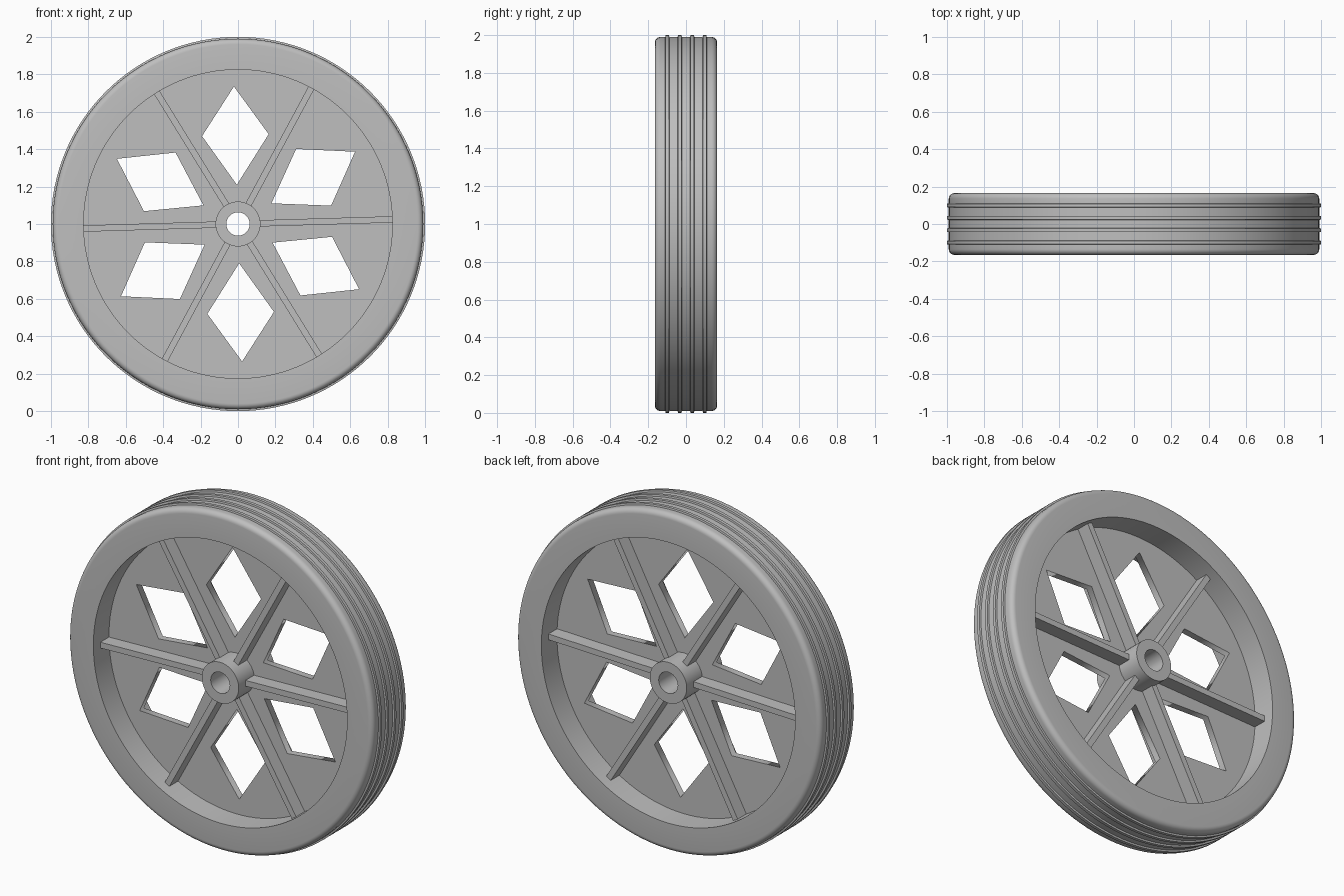
import bpy, bmesh
from math import sin, cos, pi, radians
from mathutils import Matrix, Vector

cube = bpy.data.objects.get("Cube")
if cube:
    bpy.data.objects.remove(cube, do_unlink=True)

HALF_WIDTH = 0.165
TILT = radians(1.7)
SEGMENTS = 128
CENTRE = Vector((0, 0, 1))

grey = bpy.data.materials.new("plain_grey")
grey.use_nodes = True
grey.diffuse_color = (0.52, 0.52, 0.52, 1)
grey.node_tree.nodes["Principled BSDF"].inputs["Base Color"].default_value = grey.diffuse_color


def add_object(name, mesh, smooth=False):
    obj = bpy.data.objects.new(name, mesh)
    bpy.context.collection.objects.link(obj)
    obj.location = CENTRE
    mesh.materials.clear()
    mesh.materials.append(grey)
    if smooth:
        bpy.ops.object.select_all(action='DESELECT')
        obj.select_set(True)
        bpy.context.view_layer.objects.active = obj
        bpy.ops.object.shade_smooth_by_angle(angle=radians(30))
    return obj


def lathe(name, profile):
    """Turn a closed (radius, y) profile about the y axis."""
    bm = bmesh.new()
    verts = [bm.verts.new((r, y, 0)) for r, y in profile]
    edges = [bm.edges.new((v, verts[i - 1])) for i, v in enumerate(verts)]
    bmesh.ops.spin(bm, geom=verts + edges, cent=(0, 0, 0), axis=(0, 1, 0),
                   angle=2 * pi, steps=SEGMENTS, use_merge=True)
    bmesh.ops.remove_doubles(bm, verts=bm.verts, dist=1e-5)
    bmesh.ops.recalc_face_normals(bm, faces=bm.faces)
    mesh = bpy.data.meshes.new(name)
    bm.to_mesh(mesh)
    bm.free()
    return add_object(name, mesh, True)


# Tyre: rounded shoulders and four raised tread ribs
outer, inner, fillet = 0.99, 0.825, 0.03
shoulder = [(outer - fillet + fillet * sin(a), -HALF_WIDTH + fillet - fillet * cos(a))
            for a in (i * pi / 12 for i in range(7))]
profile = [(inner, -HALF_WIDTH)] + shoulder
for y in (-0.099, -0.033, 0.033, 0.099):
    profile += [(outer, y - 0.011), (1, y - 0.009), (1, y + 0.009), (outer, y + 0.011)]
profile += [(r, -y) for r, y in reversed(shoulder)] + [(inner, HALF_WIDTH)]
lathe("tyre", profile)

# Hub tube with an open bore
lathe("hub", [(r, y * HALF_WIDTH) for r, y in ((0.062, -1), (0.12, -1), (0.12, 1), (0.062, 1))])

# Web disc pierced by six diamonds and the hub opening
curve = bpy.data.curves.new("web_outline", 'CURVE')
curve.dimensions = '2D'
curve.fill_mode = 'BOTH'
curve.extrude = 0.02


def add_loop(points):
    spline = curve.splines.new('POLY')
    spline.points.add(len(points) - 1)
    for p, (x, y) in zip(spline.points, points):
        p.co = (x, y, 0, 1)
    spline.use_cyclic_u = True


def circle(radius):
    return [(radius * cos(2 * pi * i / SEGMENTS), radius * sin(2 * pi * i / SEGMENTS))
            for i in range(SEGMENTS)]


add_loop(circle(0.84))
add_loop(circle(0.09))
for k in range(6):
    a = TILT + pi / 6 + k * pi / 3
    add_loop([(r * cos(a) - s * sin(a), r * sin(a) + s * cos(a))
              for r, s in ((0.735, 0), (0.475, 0.178), (0.21, 0), (0.475, -0.178))])
outline = bpy.data.objects.new("web_outline", curve)
bpy.context.collection.objects.link(outline)
bpy.context.view_layer.update()
web = bpy.data.meshes.new_from_object(outline.evaluated_get(bpy.context.evaluated_depsgraph_get()))
bpy.data.objects.remove(outline, do_unlink=True)
web.transform(Matrix.Rotation(pi / 2, 4, 'X'))
add_object("web_disc", web)

# Six straight spokes standing proud on both sides of the web
for k in range(6):
    bm = bmesh.new()
    bmesh.ops.create_cube(bm, size=1)
    bm.transform(Matrix.Rotation(-TILT - k * pi / 3, 4, 'Y')
                 @ Matrix.Translation((0.465, 0, 0))
                 @ Matrix.Diagonal((0.75, 0.2, 0.034, 1)))
    mesh = bpy.data.meshes.new("spoke")
    bm.to_mesh(mesh)
    bm.free()
    add_object(f"spoke_{k + 1}", mesh)
